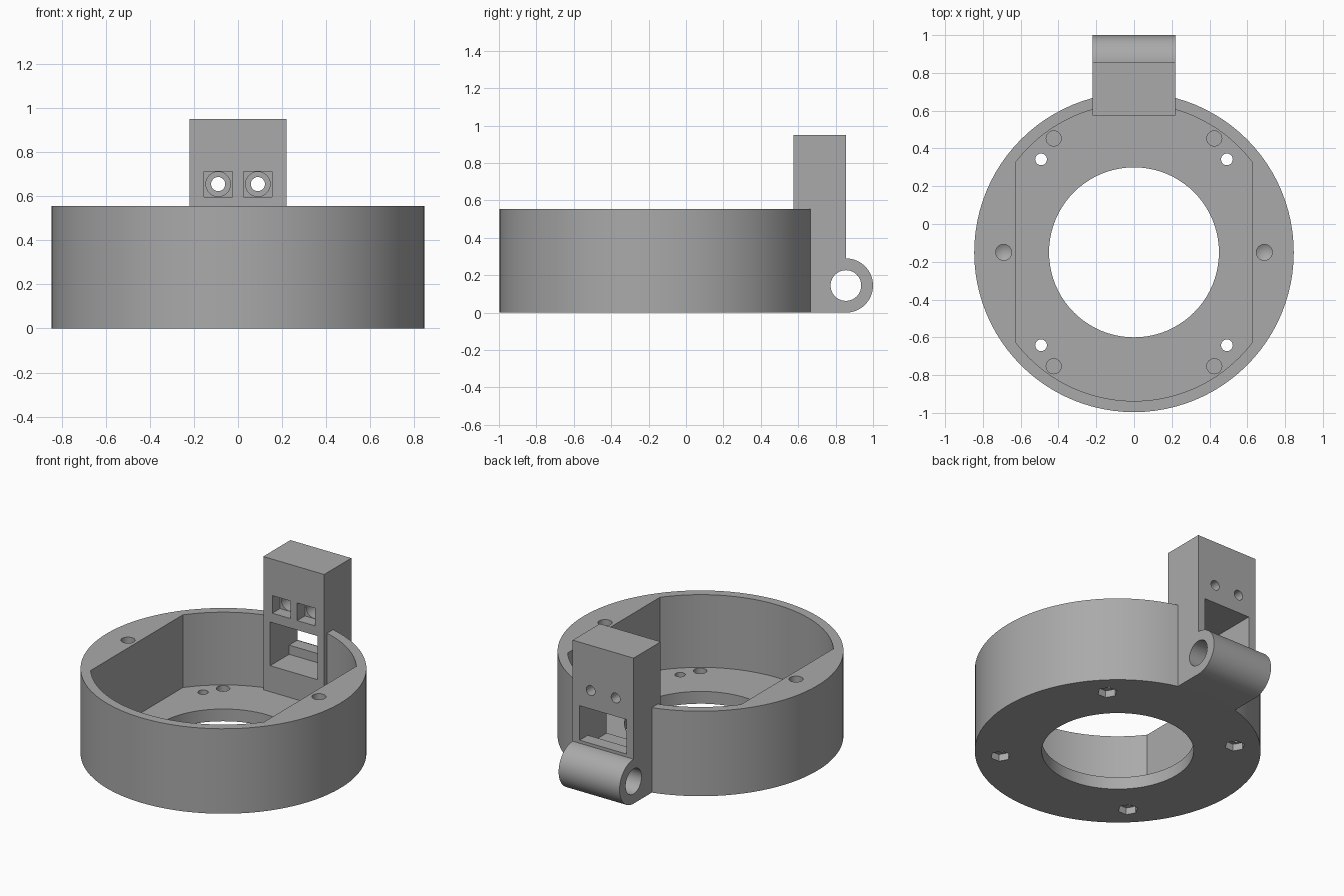
import bpy
import bmesh
from math import acos, cos, pi, sin, tau

if "Cube" in bpy.data.objects:
    bpy.data.objects.remove(bpy.data.objects["Cube"])

CY = -0.15           # ring centre along y
RIM = 0.555          # ring height
FLOOR = 0.08         # floor thickness
BLOCK_W = 0.22       # half width of the hinge block

grey = bpy.data.materials.new("plain grey")
grey.use_nodes = True
grey.diffuse_color = (0.4, 0.4, 0.4, 1)
grey.node_tree.nodes["Principled BSDF"].inputs["Base Color"].default_value = grey.diffuse_color


def arc(u, v, r, start=0.0, end=tau, n=32):
    """Points on an arc; a full circle leaves out the repeated last point."""
    count = n if end - start >= tau else n + 1
    return [(u + r * cos(start + (end - start) * i / n),
             v + r * sin(start + (end - start) * i / n)) for i in range(count)]


def rect(u0, u1, v0, v1):
    return [(u0, v0), (u1, v0), (u1, v1), (u0, v1)]


def prism(name, outline, lo, hi, axis="z", tip=0.0):
    """Extrude an outline along an axis, with an optional pointed low end."""
    place = {"x": lambda u, v, d: (d, u, v),
             "y": lambda u, v, d: (u, d, v),
             "z": lambda u, v, d: (u, v, d)}[axis]
    bm = bmesh.new()
    low = [bm.verts.new(place(u, v, lo)) for u, v in outline]
    high = [bm.verts.new(place(u, v, hi)) for u, v in outline]
    bottom = bm.faces.new(low)
    bm.faces.new(high)
    for i in range(len(low)):
        j = (i + 1) % len(low)
        bm.faces.new((low[i], low[j], high[j], high[i]))
    if tip:
        bmesh.ops.poke(bm, faces=[bottom])["verts"][0].co.z -= tip
    bmesh.ops.recalc_face_normals(bm, faces=bm.faces)
    mesh = bpy.data.meshes.new(name)
    bm.to_mesh(mesh)
    bm.free()
    mesh.materials.append(grey)
    obj = bpy.data.objects.new(name, mesh)
    bpy.context.collection.objects.link(obj)
    return obj


def combine(target, tool, operation="DIFFERENCE"):
    """Apply a boolean and remove the tool."""
    mod = target.modifiers.new("cut", "BOOLEAN")
    mod.operation = operation
    mod.solver = "EXACT"
    mod.object = tool
    bpy.context.view_layer.objects.active = target
    bpy.ops.object.modifier_apply(modifier=mod.name)
    bpy.data.objects.remove(tool)


# Round housing with a flat-sided cavity and an open centre
housing = prism("ring_housing", arc(0, CY, 0.846, n=96), 0, RIM)
corner = acos(0.627 / 0.787)
cavity = (arc(0, CY, 0.787, corner, pi - corner, 40)
          + arc(0, CY, 0.787, pi + corner, tau - corner, 40))
combine(housing, prism("cavity", cavity, FLOOR, 1))
combine(housing, prism("centre_hole", arc(0, CY, 0.45, n=80), -0.1, 0.3))

# Upright block with a rounded hinge knuckle at its foot
side = [(0.575, 0)] + arc(0.855, 0.145, 0.145, -pi / 2, pi / 2, 32) + [(0.855, 0.95), (0.575, 0.95)]
combine(housing, prism("hinge_block", side, -BLOCK_W, BLOCK_W, "x"), "UNION")
combine(housing, prism("hinge_bore", arc(0.855, 0.145, 0.082, n=40), -0.5, 0.5, "x"))

# Window through the block, with a raised sill at the back
window = [(0.5, 0.25), (0.77, 0.25), (0.77, 0.31), (1.1, 0.31), (1.1, 0.535), (0.5, 0.535)]
combine(housing, prism("window", window, -0.17, 0.17, "x"))

for sx in (-1, 1):
    # Stepped screw holes in the block: square pocket, counterbore, through hole
    x, z = sx * 0.09, 0.655
    combine(housing, prism("pocket", rect(x - 0.065, x + 0.065, 0.597, 0.712), 0.5, 0.655, "y"))
    combine(housing, prism("counterbore", arc(x, z, 0.056), 0.6, 0.74, "y"))
    combine(housing, prism("block_hole", arc(x, z, 0.032), 0.6, 1, "y"))

    # Drilled hole with a pointed bottom in the rim
    combine(housing, prism("rim_hole", arc(sx * 0.69, CY, 0.042), 0.3, 0.7, tip=0.025))

    for sy in (-1, 1):
        # Floor holes with hexagonal nut recesses below, and shallow round recesses
        hx, hy = sx * 0.492, CY + sy * 0.492
        combine(housing, prism("floor_hole", arc(hx, hy, 0.031, n=24), -0.1, 0.2))
        combine(housing, prism("nut_recess", arc(hx, hy, 0.06, n=6), -0.1, 0.045))
        combine(housing, prism("floor_recess", arc(sx * 0.425, CY + sy * 0.603, 0.04, n=24), 0.04, 0.2))

# Smooth the curved walls, keep the edges sharp
bpy.ops.object.select_all(action="DESELECT")
housing.select_set(True)
bpy.context.view_layer.objects.active = housing
bpy.ops.object.shade_smooth_by_angle(angle=pi / 6)
